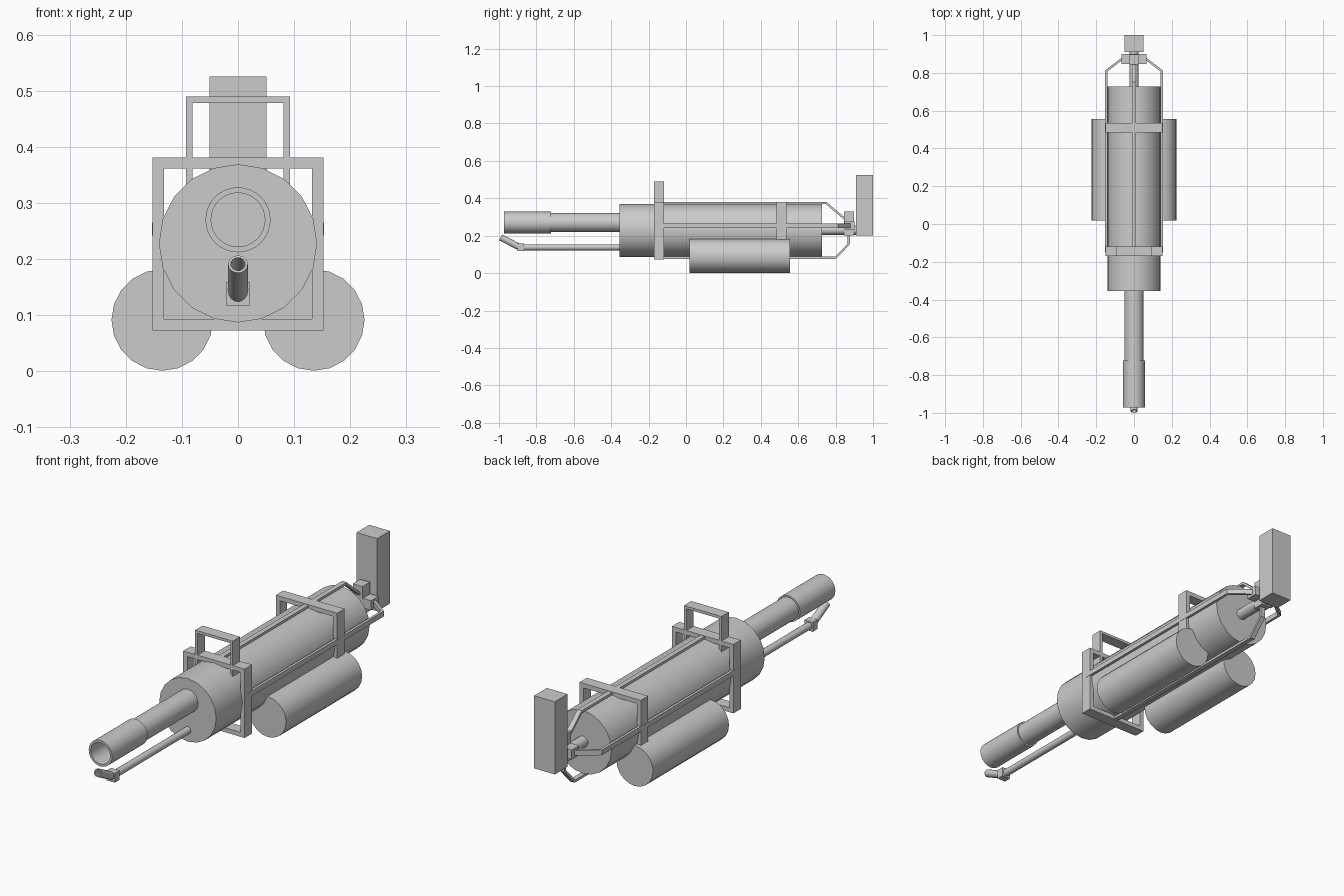
import bpy, bmesh
from mathutils import Vector

if "Cube" in bpy.data.objects:
    bpy.data.objects.remove(bpy.data.objects["Cube"])


def finish(name, bm, smooth=False):
    bmesh.ops.recalc_face_normals(bm, faces=bm.faces)
    me = bpy.data.meshes.new(name)
    bm.to_mesh(me)
    bm.free()
    ob = bpy.data.objects.new(name, me)
    bpy.context.collection.objects.link(ob)
    if smooth:
        bpy.ops.object.select_all(action='DESELECT')
        ob.select_set(True)
        bpy.context.view_layer.objects.active = ob
        bpy.ops.object.shade_smooth_by_angle(angle=0.6)
    return ob


def box(name, x, y, z):
    """Box from (min, max) pairs."""
    bm = bmesh.new()
    bmesh.ops.create_cube(bm, size=1)
    for v in bm.verts:
        v.co = [a + (b - a) * (c + 0.5) for (a, b), c in zip((x, y, z), v.co)]
    return finish(name, bm)


def lathe(name, start, direction, profile, n=20):
    """Turn (distance, radius) pairs around an axis and cap both ends."""
    start, d = Vector(start), Vector(direction).normalized()
    rot = Vector((0, 0, 1)).rotation_difference(d)
    bm = bmesh.new()
    rings = []
    for t, r in profile:
        circ = bmesh.ops.create_circle(bm, segments=n, radius=r)['verts']
        for v in circ:
            v.co = start + rot @ (v.co + Vector((0, 0, t)))
        rings.append(circ)
    for a, b in zip(rings, rings[1:]):
        for i in range(n):
            j = (i + 1) % n
            bm.faces.new((a[i], a[j], b[j], b[i]))
    bm.faces.new(rings[0])
    bm.faces.new(rings[-1])
    return finish(name, bm, True)


def strap(name, path, thick, lo, hi, place, closed=False):
    """Mitred flat bar along a 2D path, from lo to hi across the path."""
    pts = [Vector(p) for p in path]
    n = len(pts)
    bm = bmesh.new()
    rings = []
    for i, p in enumerate(pts):
        d0 = (p - pts[i - 1]).normalized() if i or closed else None
        d1 = (pts[(i + 1) % n] - p).normalized() if i < n - 1 or closed else d0
        d0 = d0 or d1
        n0, n1 = Vector((-d0.y, d0.x)), Vector((-d1.y, d1.x))
        m = (n0 + n1).normalized()
        m *= thick / 2 / m.dot(n0)
        rings.append([bm.verts.new(place(q.x, q.y, w)) for q, w in
                      ((p + m, lo), (p + m, hi), (p - m, hi), (p - m, lo))])
    for i in range(n if closed else n - 1):
        a, b = rings[i], rings[(i + 1) % n]
        for k in range(4):
            bm.faces.new((a[k], a[(k + 1) % 4], b[(k + 1) % 4], b[k]))
    if not closed:
        bm.faces.new(rings[0])
        bm.faces.new(rings[-1])
    return finish(name, bm)


Y = (0, 1, 0)

# main body and side tanks
lathe("main_body", (0, -0.355, 0.228), Y, [(0, 0.141), (1.083, 0.141)])
for side, s in (("left", -1), ("right", 1)):
    lathe(side + "_tank", (s * 0.135, 0.018, 0.0915), Y, [(0, 0.0905), (0.537, 0.0905)])

# hollow barrel with thicker muzzle sleeve
lathe("barrel", (0, -0.972, 0.27), Y,
      [(0.4, 0.048), (0, 0.048), (0, 0.058), (0.25, 0.058), (0.25, 0.051), (0.65, 0.051)], 32)

# igniter pipe, joint block and angled nozzle
lathe("igniter_pipe", (0, -0.88, 0.138), Y, [(0, 0.016), (0.55, 0.016)], 16)
box("igniter_joint", (-0.021, 0.021), (-0.9, -0.866), (0.117, 0.159))
tip = Vector((0, -0.991, 0.191))
lathe("igniter_nozzle", tip, Vector((0, -0.885, 0.136)) - tip,
      [(0.07, 0.013), (0, 0.013), (0, 0.0175), (0.118, 0.0175)], 16)


# frames lying across the body
def across(x, z, y):
    return (x, y, z)


strap("front_frame", [(-0.142, 0.083), (0.142, 0.083), (0.142, 0.371), (-0.142, 0.371)],
      0.02, -0.17, -0.118, across, True)
strap("carry_handle", [(-0.087, 0.31), (-0.087, 0.484), (0.087, 0.484), (0.087, 0.31)],
      0.012, -0.17, -0.118, across)
strap("rear_frame", [(-0.142, 0.16), (-0.142, 0.371), (0.142, 0.371), (0.142, 0.16)],
      0.02, 0.484, 0.536, across)


# bars running along the body and bending in to the rear hub
def upright(y, z, x):
    return (x, y, z)


strap("top_bar", [(-0.15, 0.374), (0.75, 0.374), (0.855, 0.285)], 0.011, -0.011, 0.011, upright)
strap("bottom_bar", [(-0.15, 0.082), (0.8, 0.082), (0.87, 0.155), (0.87, 0.22)],
      0.011, -0.011, 0.011, upright)
for side, s in (("left", -1), ("right", 1)):
    strap(side + "_bar", [(-0.15, 0.147), (0.81, 0.147), (0.88, 0.056)], 0.012, 0.242, 0.265,
          lambda y, x, z, s=s: (s * x, y, z))

# rear rod, cross-shaped hub and shoulder stock
lathe("rear_rod", (0, 0.72, 0.23), Y, [(0, 0.025), (0.2, 0.025)], 16)
box("hub_upright", (-0.024, 0.024), (0.845, 0.897), (0.2, 0.328))
box("hub_crossbar", (-0.065, 0.065), (0.847, 0.9), (0.232, 0.275))
box("shoulder_stock", (-0.051, 0.051), (0.91, 1.0), (0.2, 0.525))
